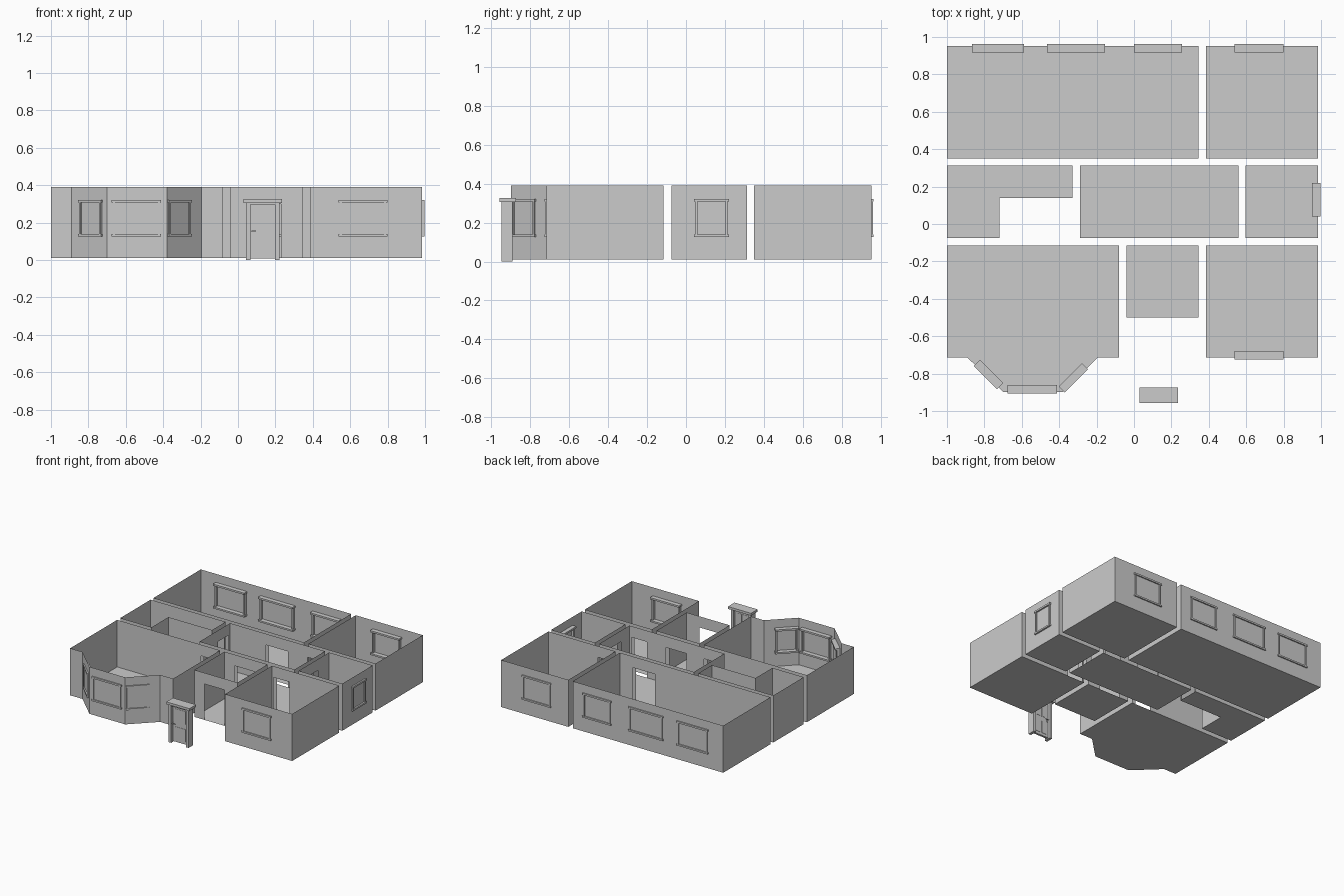
import bpy, bmesh
from math import radians, hypot
from mathutils import Matrix, Vector

if "Cube" in bpy.data.objects:
    bpy.data.objects.remove(bpy.data.objects["Cube"])

Z0, Z1, DOOR_Z = 0.01, 0.39, 0.30


def finish(name, bm):
    bmesh.ops.remove_doubles(bm, verts=bm.verts, dist=1e-5)
    me = bpy.data.meshes.new(name)
    bm.to_mesh(me)
    bm.free()
    ob = bpy.data.objects.new(name, me)
    bpy.context.collection.objects.link(ob)
    return ob


def box(bm, x0, x1, y0, y1, z0, z1):
    m = Matrix.Translation(((x0 + x1) / 2, (y0 + y1) / 2, (z0 + z1) / 2)) @ \
        Matrix.Diagonal((x1 - x0, y1 - y0, z1 - z0, 1))
    bmesh.ops.create_cube(bm, size=1, matrix=m)


def rect(x0, x1, y0, y1):
    return [(x0, y0), (x1, y0), (x1, y1), (x0, y1)]


# doorways: centre x, centre y, width (they cut both sheets they touch)
DOORS = [(0.14, -0.50, 0.18), (0.14, -0.095, 0.18), (0.13, 0.333, 0.20),
         (0.47, -0.095, 0.14), (0.47, 0.333, 0.14), (-0.31, 0.226, 0.14),
         (-0.18, -0.095, 0.14), (0.578, 0.10, 0.14)]

ROOMS = {
    "back_left_room": rect(-1, 0.345, 0.35, 0.953),
    "back_right_room": rect(0.385, 0.985, 0.35, 0.953),
    "corner_passage_room": [(-1, -0.075), (-0.72, -0.075), (-0.72, 0.14),
                            (-0.33, 0.14), (-0.33, 0.313), (-1, 0.313)],
    "hall": rect(-0.29, 0.558, -0.075, 0.313),
    "side_room": rect(0.595, 0.985, -0.075, 0.313),
    "bay_room": [(-1, -0.715), (-0.89, -0.715), (-0.70, -0.897), (-0.38, -0.897),
                 (-0.195, -0.715), (-0.08, -0.715), (-0.08, -0.115), (-1, -0.115)],
    "entry_room": rect(-0.04, 0.345, -0.50, -0.115),
    "front_right_room": rect(0.385, 0.985, -0.715, -0.115),
}


# open-topped room: floor plus thin wall sheets with doorways
def room(name, pts):
    bm = bmesh.new()
    bm.faces.new([bm.verts.new((x, y, Z0)) for x, y in reversed(pts)])
    for p, q in zip(pts, pts[1:] + pts[:1]):
        p, q = Vector(p), Vector(q)
        length = (q - p).length
        d = (q - p) / length

        def quad(a, b, lo, hi):
            u, v = p + d * a, p + d * b
            bm.faces.new([bm.verts.new((c.x, c.y, z)) for c, z in
                          ((u, lo), (v, lo), (v, hi), (u, hi))])
        cuts = []
        for x, y, w in DOORS:
            r = Vector((x, y)) - p
            t, off = r.dot(d), abs(d.cross(r))
            if off < 0.03 and t > w / 2 and t < length - w / 2:
                cuts.append((t - w / 2, t + w / 2))
        at = 0
        for a, b in sorted(cuts):
            quad(at, a, Z0, Z1)
            quad(a, b, DOOR_Z, Z1)
            at = b
        quad(at, length, Z0, Z1)
    finish(name, bm)


for name, pts in ROOMS.items():
    room(name, pts)


# window casing, outward side is local -y, origin on the wall plane
def window(name, x, y, w, deg):
    bm = bmesh.new()
    h = w / 2
    for s in (-1, 1):
        a, b = sorted((s * (h - 0.018), s * (h - 0.006)))
        box(bm, a, b, -0.008, 0.022, 0.135, 0.315)
    box(bm, -h, h, -0.010, 0.036, 0.125, 0.138)
    box(bm, -h, h, -0.010, 0.036, 0.308, 0.322)
    ob = finish(name, bm)
    ob.location = (x, y, 0)
    ob.rotation_euler.z = radians(deg)


for i, (x, w) in enumerate([(-0.727, 0.28), (-0.31, 0.31), (0.128, 0.255), (0.668, 0.26)]):
    window("back_window_%d" % (i + 1), x, 0.953, w, 180)
window("front_window", 0.668, -0.715, 0.26, 0)
window("side_window", 0.988, 0.13, 0.18, 90)
window("bay_window_centre", -0.543, -0.897, 0.265, 0)
window("bay_window_left", -0.787, -0.814, 0.175, -45)
window("bay_window_right", -0.315, -0.833 + 0.001, 0.175, 45)

# free-standing front door: frame
bm = bmesh.new()
box(bm, 0.044, 0.066, -0.948, -0.89, 0, 0.306)
box(bm, 0.199, 0.221, -0.948, -0.89, 0, 0.306)
box(bm, 0.066, 0.199, -0.948, -0.89, 0.296, 0.306)
box(bm, 0.030, 0.236, -0.957, -0.873, 0.306, 0.325)
finish("door_frame", bm)

# door leaf with shallow raised panels
bm = bmesh.new()
box(bm, 0.066, 0.199, -0.927, -0.910, 0.008, 0.296)
for x0, x1 in ((0.083, 0.127), (0.138, 0.182)):
    for z0, z1 in ((0.03, 0.13), (0.17, 0.275)):
        box(bm, x0, x1, -0.929, -0.908, z0, z1)
finish("door_leaf", bm)

# lever handles on both sides
bm = bmesh.new()
for s in (-1, 1):
    y = -0.9185 + s * 0.0085
    a, b = sorted((y, y + s * 0.012))
    box(bm, 0.071, 0.077, a, b, 0.15, 0.158)
    a, b = sorted((y + s * 0.009, y + s * 0.014))
    box(bm, 0.071, 0.097, a, b, 0.152, 0.157)
    a, b = sorted((y, y + s * 0.003))
    box(bm, 0.069, 0.079, a, b, 0.138, 0.168)
finish("door_handles", bm)
